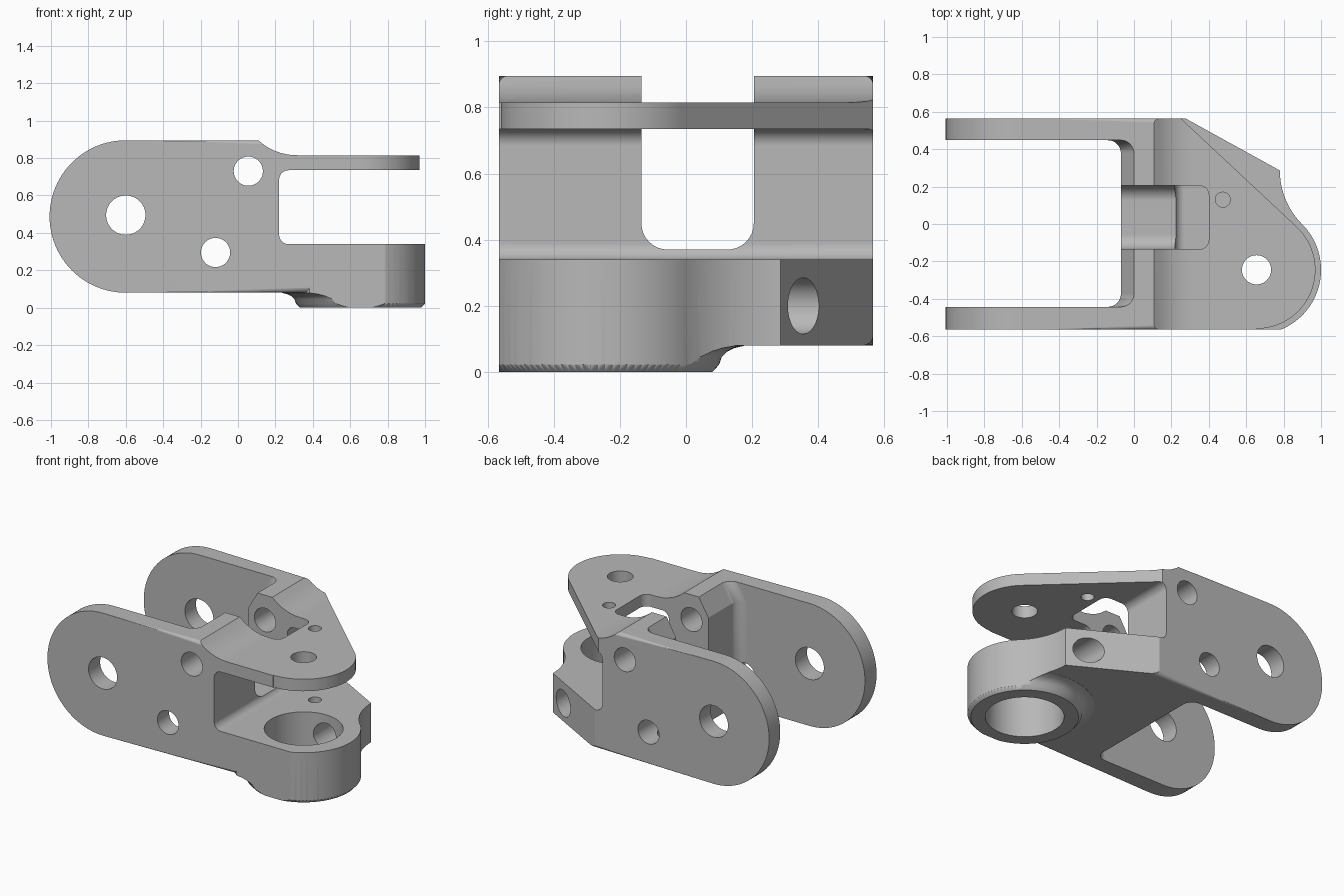
import bpy, bmesh
from math import sin, cos, pi, radians, atan2, acos, hypot
from mathutils import Vector

old = bpy.data.objects.get("Cube")
if old:
    bpy.data.objects.remove(old, do_unlink=True)

HALF = 0.565                 # half width of the bracket
EYE = (0.655, -0.245)        # axis of the pivot eye


def arc(c, r, a0, a1, n=24):
    """Points on an arc, angles in degrees."""
    steps = [radians(a0 + (a1 - a0) * i / n) for i in range(n + 1)]
    return [(c[0] + r * cos(a), c[1] + r * sin(a)) for a in steps]


def circle(c, r):
    return arc(c, r, 0, 360, 64)[:-1]


def rounded(u0, u1, v0, v1, r):
    pts = []
    corners = [(u1 - r, v1 - r), (u0 + r, v1 - r), (u0 + r, v0 + r), (u1 - r, v0 + r)]
    for i, c in enumerate(corners):
        pts += arc(c, r, 90 * i, 90 * i + 90, 8)
    return pts


def finish(name, bm):
    bmesh.ops.recalc_face_normals(bm, faces=bm.faces)
    mesh = bpy.data.meshes.new(name)
    bm.to_mesh(mesh)
    bm.free()
    ob = bpy.data.objects.new(name, mesh)
    bpy.context.collection.objects.link(ob)
    return ob


def prism(name, pts, axis, lo, hi, shift=0.0, bevel=0.0):
    """Extrude a flat outline along an axis; shift slants it toward +x."""
    place = {"x": lambda u, v, t: (t, u, v),
             "y": lambda u, v, t: (u, t, v),
             "z": lambda u, v, t: (u, v, t)}[axis]
    bm = bmesh.new()
    a = [bm.verts.new(place(u, v, lo)) for u, v in pts]
    b = [bm.verts.new(place(u + shift, v, hi)) for u, v in pts]
    caps = [bm.faces.new(a), bm.faces.new(b[::-1])]
    n = len(pts)
    for i in range(n):
        bm.faces.new((a[i], b[i], b[(i + 1) % n], a[(i + 1) % n]))
    if bevel:
        rim = list({e for f in caps for e in f.edges})
        bmesh.ops.bevel(bm, geom=rim, offset=bevel, segments=8, profile=0.5,
                        affect='EDGES', clamp_overlap=True)
    return finish(name, bm)


def lathe(name, profile, centre, n=96):
    bm = bmesh.new()
    rings = [[bm.verts.new((x, y, z)) for x, y in arc(centre, r, 0, 360, n)[:-1]]
             for r, z in profile]
    for p, q in zip(rings, rings[1:]):
        for i in range(n):
            j = (i + 1) % n
            bm.faces.new((p[i], p[j], q[j], q[i]))
    bm.faces.new(rings[0])
    bm.faces.new(rings[-1])
    return finish(name, bm)


def combine(body, tool, op):
    """Apply a boolean and discard the tool."""
    mod = body.modifiers.new("bool", 'BOOLEAN')
    mod.operation, mod.object, mod.solver = op, tool, 'EXACT'
    deps = bpy.context.evaluated_depsgraph_get()
    mesh = bpy.data.meshes.new_from_object(body.evaluated_get(deps))
    body.modifiers.clear()
    body.data = mesh
    bpy.data.objects.remove(tool, do_unlink=True)


# Main block: round-ended side profile with softened outer rims
side = arc((-0.6, 0.4875), 0.4075, 90, 270, 48) + [(1.3, 0.08), (1.3, 0.895)]
body = prism("clevis_bracket", side, "y", -HALF - 0.001, HALF + 0.001, bevel=0.07)

# Flared boss under the pivot eye
boss = lathe("eye_boss", [(0.325, 0), (0.345, 0.022), (0.353, 0.045), (0.37, 0.062),
                          (0.39, 0.072), (0.42, 0.079), (0.42, 0.2)], EYE)
combine(body, boss, 'UNION')

# Plan outline: rounded eye, concave neck and slanted rear corner
plan = [(-1.2, -HALF), (0.783, -HALF)] + arc(EYE, 0.345, -67, 45, 40)
plan += arc((1.186, 0.286), 0.406, 225, 180, 16)[1:]
plan += [(0.274, HALF), (-1.2, HALF)]
combine(body, prism("outline", plan, "z", -0.3, 1.3), 'INTERSECT')

# Trim of the upper plate: tangent edge running into a round nose
start, nose = Vector((0.25, HALF)), 0.315
d = start - Vector(EYE)
tangent = (atan2(d.y, d.x) - acos(nose / d.length)) * 180 / pi
trim = [(0.22, 0.625), tuple(start)] + arc(EYE, nose, tangent, -90, 40)
trim += [(EYE[0], -0.8), (1.4, -0.8), (1.4, 0.625)]

# Lowered top of the plate, blended down from the block
step = [(0.085, 0.915), (0.108, 0.895), (0.15, 0.863), (0.19, 0.841), (0.23, 0.827),
        (0.27, 0.818), (0.32, 0.815), (1.4, 0.815), (1.4, 1.2), (0.085, 1.2)]

slot = rounded(-1.5, -0.07, -0.443, 0.448, 0.07)
cutters = [
    prism("plate_trim", trim, "z", 0.7, 1.3),
    prism("top_step", step, "y", -1, 1),
    prism("fork_slot", slot, "z", -0.3, 1.3),
    prism("slot_slope", slot, "z", 0.775, 0.93, shift=0.0904),
    prism("jaw_gap", rounded(0.22, 1.6, 0.34, 0.735, 0.05), "y", -1, 1),
    prism("web_notch", rounded(-0.135, 0.205, 0.37, 1.4, 0.08), "x", -0.4, 0.27),
    prism("plate_notch", rounded(0.05, 0.4, -0.135, 0.205, 0.05), "z", 0.55, 1.3),
    prism("eye_bore", circle(EYE, 0.238), "z", -0.3, 0.5),
    prism("plate_hole", circle(EYE, 0.078), "z", 0.6, 1.3),
    prism("pin_hole", circle((0.475, 0.13), 0.04), "z", 0.15, 1.3),
    prism("clamp_hole", circle((0.655, 0.2), 0.085), "y", EYE[1], 0.8),
]
# Cross holes through both cheeks
for x, z, r in [(-0.6, 0.495, 0.105), (0.055, 0.73, 0.078), (-0.12, 0.295, 0.078)]:
    cutters.append(prism("cross_hole", circle((x, z), r), "y", -1, 1))
for c in cutters:
    combine(body, c, 'DIFFERENCE')

# Single metal grey
mat = bpy.data.materials.new("metal_grey")
mat.use_nodes = True
grey = (0.48, 0.48, 0.48, 1)
mat.diffuse_color = grey
mat.node_tree.nodes["Principled BSDF"].inputs["Base Color"].default_value = grey
body.data.materials.clear()
body.data.materials.append(mat)
for p in body.data.polygons:
    p.material_index = 0

bpy.ops.object.select_all(action='DESELECT')
body.select_set(True)
bpy.context.view_layer.objects.active = body
bpy.ops.object.shade_smooth_by_angle(angle=radians(28))
weighted = body.modifiers.new("weighted_normals", 'WEIGHTED_NORMAL')
weighted.keep_sharp = True
